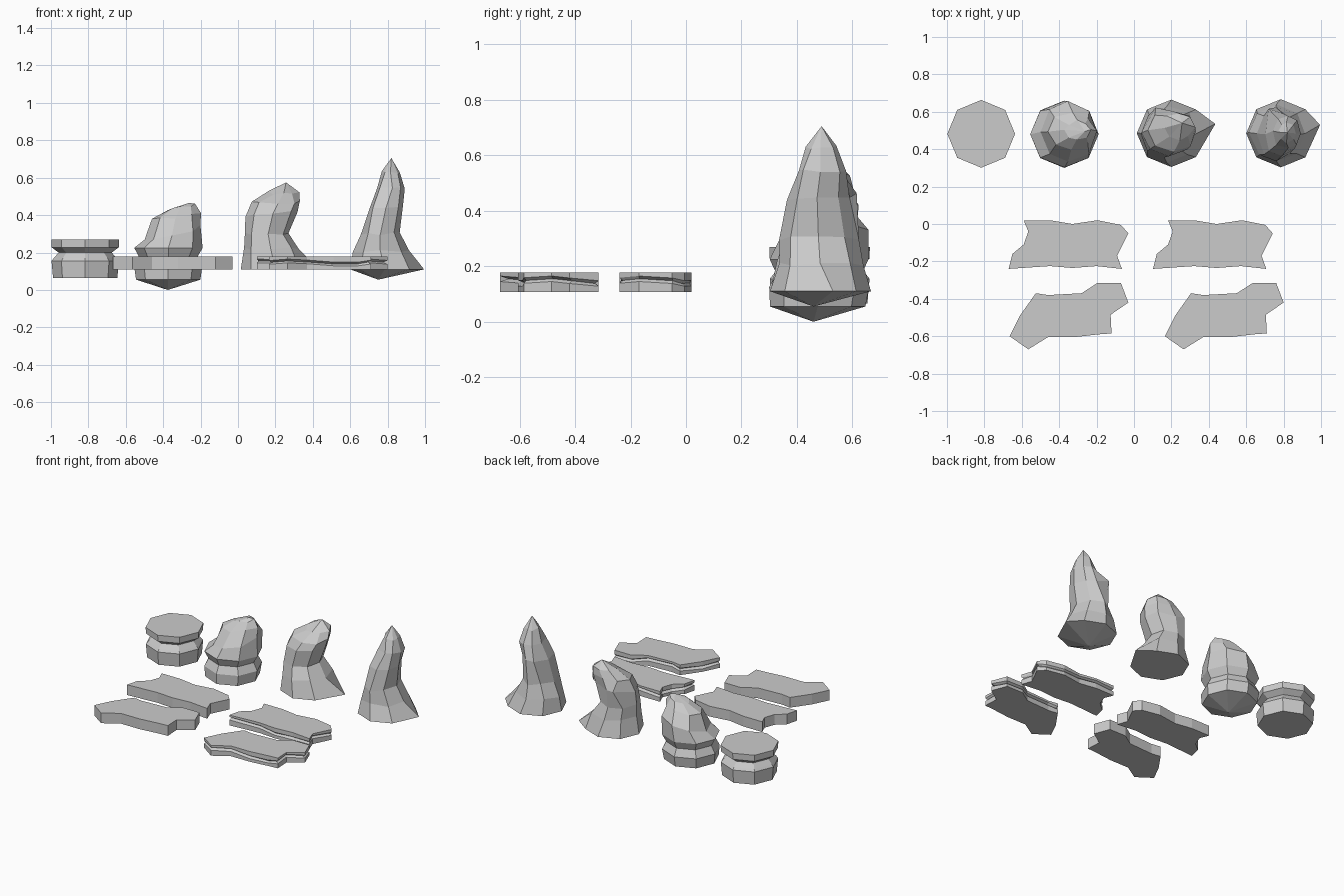
import bpy, bmesh, math, random
from mathutils import Vector

random.seed(4)


def loft(name, rings, bottom=None, top=None):
    """Skin equal-length point rings; ends close with a flat face or an apex."""
    bm = bmesh.new()
    rows = [[bm.verts.new(p) for p in ring] for ring in rings]
    n = len(rows[0])
    for a, b in zip(rows, rows[1:]):
        for i in range(n):
            j = (i + 1) % n
            bm.faces.new((a[i], a[j], b[j], b[i]))
    for row, apex in ((rows[0], bottom), (rows[-1], top)):
        if apex:
            tip = bm.verts.new(apex)
            for i in range(n):
                bm.faces.new((row[i], row[(i + 1) % n], tip))
        else:
            bm.faces.new(row)
    bmesh.ops.recalc_face_normals(bm, faces=bm.faces)
    mesh = bpy.data.meshes.new(name)
    bm.to_mesh(mesh)
    bm.free()
    obj = bpy.data.objects.new(name, mesh)
    bpy.context.collection.objects.link(obj)
    return obj


def octagon(z, cx, cy, rx, ry, tx=0, ty=0, jitter=0):
    """Eight-sided ring; tx and ty are its slopes along x and y."""
    ring = []
    for i in range(8):
        a = i * math.pi / 4
        dx, dy = rx * math.cos(a), ry * math.sin(a)
        shake = Vector([random.uniform(-jitter, jitter) for _ in range(3)])
        ring.append(Vector((cx + dx, cy + dy, z + tx * dx + ty * dy)) + shake)
    return ring


def rock(name, specs, smooth_rings=9, bumps=(), **ends):
    rings = [octagon(*s, jitter=0 if i < smooth_rings else 0.008) if len(s) == 7
             else octagon(*s, 0, 0, 0 if i < smooth_rings else 0.008)
             for i, s in enumerate(specs)]
    for r, v, offset in bumps:
        rings[r][v] += Vector(offset)
    return loft(name, rings, **ends)


# Short stump with a waist
rock("flat_stump_rock", [
    (0.065, -0.817, 0.482, 0.172, 0.172),
    (0.155, -0.817, 0.482, 0.180, 0.180),
    (0.185, -0.817, 0.482, 0.180, 0.180),
    (0.215, -0.817, 0.482, 0.135, 0.135),
    (0.235, -0.817, 0.482, 0.180, 0.180),
    (0.270, -0.817, 0.482, 0.180, 0.180),
][:2] + [
    (0.170, -0.817, 0.482, 0.168, 0.168),
    (0.200, -0.817, 0.482, 0.142, 0.142),
    (0.228, -0.817, 0.482, 0.180, 0.180),
    (0.270, -0.817, 0.482, 0.181, 0.181),
])

# Boulder with a slanted crown and a pointed underside
rock("slanted_boulder", [
    (0.055, -0.373, 0.475, 0.172, 0.172),
    (0.125, -0.373, 0.480, 0.182, 0.180),
    (0.175, -0.373, 0.480, 0.155, 0.155),
    (0.225, -0.372, 0.480, 0.183, 0.178),
    (0.310, -0.350, 0.490, 0.152, 0.162, 0.25, 0.15),
    (0.395, -0.332, 0.500, 0.130, 0.100, 0.10, 0.05),
    (0.440, -0.305, 0.500, 0.070, 0.050, 0.20, 0.0),
], smooth_rings=4, bottom=(-0.375, 0.46, 0.0), top=(-0.262, 0.495, 0.465))

# Leaning rock with a flared foot
rock("leaning_rock", [
    (0.110, 0.200, 0.485, 0.185, 0.180),
    (0.220, 0.182, 0.485, 0.152, 0.150),
    (0.300, 0.155, 0.485, 0.118, 0.125),
    (0.410, 0.180, 0.485, 0.140, 0.130, 0.1, 0.0),
    (0.470, 0.207, 0.495, 0.130, 0.115, 0.0, 0.1),
    (0.525, 0.240, 0.520, 0.080, 0.075, 0.05, 0.1),
], smooth_rings=1, bumps=[(0, 0, (0.05, 0.05, 0)), (3, 3, (0.03, 0.05, 0.02))],
    top=(0.257, 0.54, 0.575))

# Tall spire with a flared foot and a pointed underside
rock("spire_rock", [
    (0.110, 0.785, 0.485, 0.185, 0.182),
    (0.210, 0.765, 0.485, 0.145, 0.155),
    (0.300, 0.765, 0.478, 0.102, 0.138),
    (0.440, 0.790, 0.475, 0.090, 0.112),
    (0.545, 0.822, 0.490, 0.077, 0.090),
    (0.630, 0.820, 0.490, 0.047, 0.060),
], smooth_rings=1, bumps=[(0, 0, (0.025, 0.045, 0)), (3, 3, (0.0, 0.055, 0.02))],
    bottom=(0.75, 0.46, 0.055), top=(0.82, 0.489, 0.705))


def slab(name, outline, shift=0, grooved=False):
    """Flat slab from a plan outline; the grooved kind has a crack round its edge."""
    pts = [Vector((x + shift, y, 0)) for x, y in outline]
    n = len(pts)
    inward = []
    for i in range(n):
        d = (pts[(i + 1) % n] - pts[i - 1]).normalized()
        inward.append(Vector((d.y, -d.x, 0)))      # outlines run clockwise
    low = [p + Vector((0, 0, 0.108)) for p in pts]
    high = [p + Vector((0, 0, 0.178)) for p in pts]
    rings = [low]
    if grooved:
        heights = [0.146 + 0.009 * math.sin(i * 1.3) for i in range(n)]
        depths = [random.uniform(0.008, 0.028) for _ in range(n)]
        for dz, k in ((-0.010, 0), (0, 1), (0.010, 0)):
            rings.append([p + inward[i] * depths[i] * k + Vector((0, 0, heights[i] + dz))
                          for i, p in enumerate(pts)])
    loft(name, rings + [high])


back_outline = [(-.59, .02), (-.45, .02), (-.33, 0), (-.195, .02), (-.07, -.005),
                (-.03, -.05), (-.09, -.17), (-.065, -.24), (-.2, -.225), (-.33, -.235),
                (-.45, -.225), (-.67, -.24), (-.65, -.16), (-.59, -.11), (-.565, -.04)]
front_outline = [(-.525, -.37), (-.46, -.38), (-.28, -.37), (-.195, -.315), (-.07, -.315),
                 (-.03, -.42), (-.125, -.485), (-.12, -.585), (-.19, -.59), (-.32, -.605),
                 (-.46, -.605), (-.565, -.67), (-.665, -.6), (-.61, -.49)]

# Plain slabs on the left, cracked copies on the right
slab("back_plain_slab", back_outline)
slab("front_plain_slab", front_outline)
slab("back_cracked_slab", back_outline, 0.772, True)
slab("front_cracked_slab", front_outline, 0.83, True)
